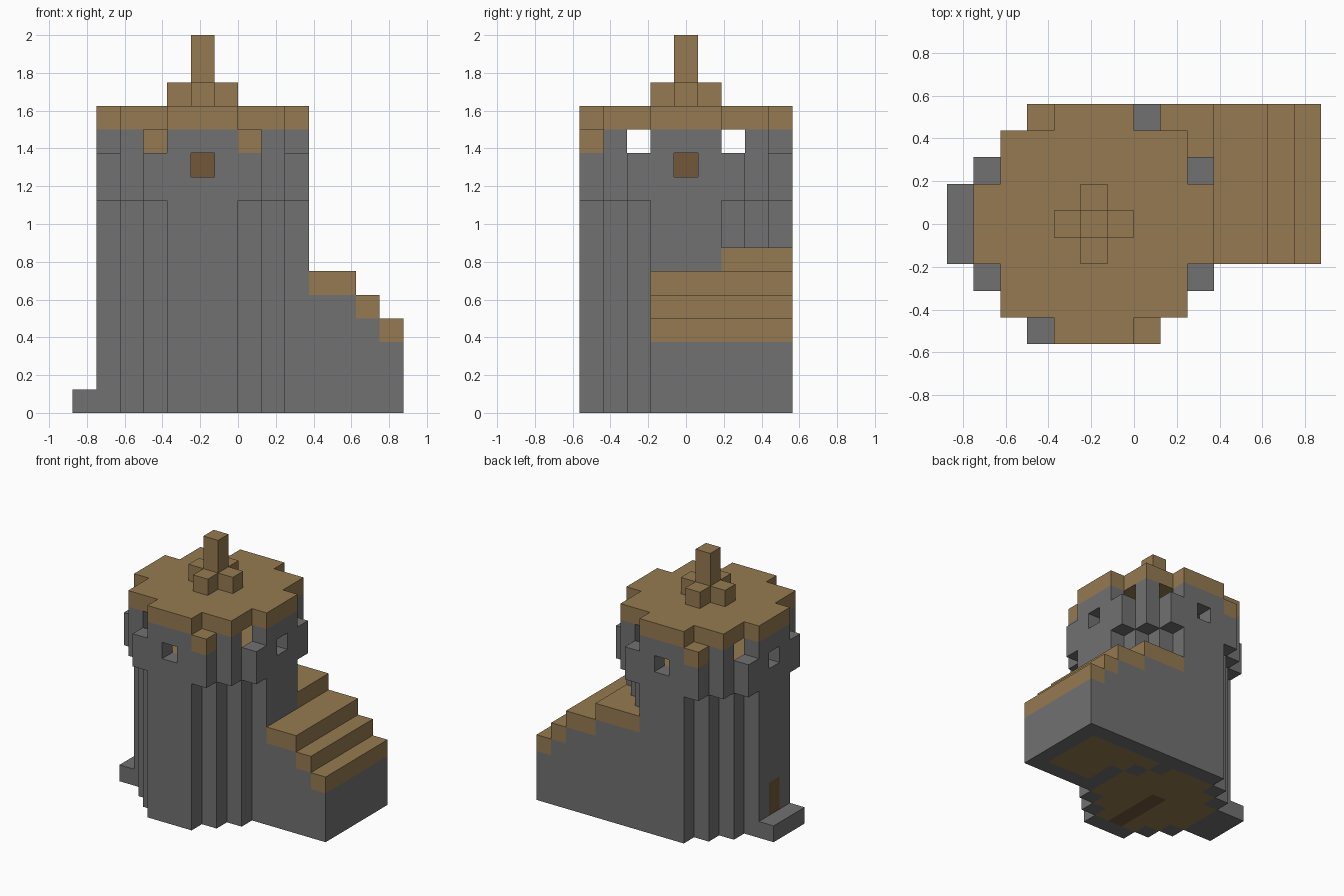
import bpy
import bmesh
from mathutils import Vector

cube = bpy.data.objects.get("Cube")
if cube:
    bpy.data.objects.remove(cube, do_unlink=True)

UNIT = 0.125                      # edge of one building block
ORIGIN = Vector((-0.875, -0.5625, 0))
CX, CY = 5, 4                     # tower axis, in blocks


def material(name, color):
    mat = bpy.data.materials.new(name)
    mat.use_nodes = True
    mat.diffuse_color = (*color, 1)
    bsdf = mat.node_tree.nodes["Principled BSDF"]
    bsdf.inputs["Base Color"].default_value = (*color, 1)
    bsdf.inputs["Roughness"].default_value = 0.9
    return mat


stone = material("grey stone", (0.165, 0.165, 0.165))
wood = material("light brown wood", (0.30, 0.195, 0.083))
dark_wood = material("dark brown wood", (0.17, 0.098, 0.042))

blocks = {}                       # block position -> part name
part_material = {}


def box(xs, ys):
    """Plan cells of a rectangle with inclusive limits."""
    return {(x, y) for x in range(xs[0], xs[1] + 1) for y in range(ys[0], ys[1] + 1)}


def disc(reach):
    """Plan cells of an octagonal disc around the tower axis."""
    return {(x, y) for x, y in box((CX - 4, CX + 4), (CY - 4, CY + 4))
            if abs(x - CX) + abs(y - CY) <= reach}


def rim(cells):
    """Outermost cells of a plan shape."""
    return {(x, y) for x, y in cells
            if not {(x + 1, y), (x - 1, y), (x, y + 1), (x, y - 1)} <= cells}


def put(part, mat, cells, bottom, top):
    """Stack a plan shape between two levels; later parts replace earlier ones."""
    part_material[part] = mat
    for x, y in cells:
        for z in range(bottom, top):
            blocks[x, y, z] = part


lower, upper = disc(5), disc(6)
crenels = {(x, y) for x, y in upper if {abs(x - CX), abs(y - CY)} == {2, 4}}

# Side stair: stone base, floor inside its border, wooden treads and landing
landing = box((7, 9), (6, 8))
put("stair_base", stone, landing, 0, 6)
put("stair_treads", wood, landing, 6, 7)
for first, last, level in ((8, 11, 5), (12, 12, 4), (13, 13, 3)):
    step = box((first, last), (3, 8))
    put("stair_base", stone, step, 0, level)
    put("stair_treads", wood, step - landing, level, level + 1)
put("floor", wood, box((8, 12), (4, 7)), 0, 1)

# Tower shaft and the floor inside it
put("tower_shaft", stone, lower, 0, 9)
put("floor", wood, lower - rim(lower), 0, 1)

# Overhanging lookout room, hollow, with battlements
put("lookout_floor", wood, upper - rim(upper), 9, 10)
put("lookout_wall", stone, rim(upper), 9, 11)
put("battlements", stone, rim(upper) - crenels, 11, 12)
put("crenel_blocks", wood, {(7, 0), (3, 8)}, 11, 12)

# One window in the middle of each side
for x, y in ((CX, 0), (CX, 8), (1, CY), (9, CY)):
    del blocks[x, y, 10]

# Central post with its lowest step, door and doorstep
put("central_post", dark_wood, {(CX, CY)}, 0, 12)
put("inner_step", dark_wood, box((CX, CX), (1, 3)), 0, 1)
put("door", dark_wood, {(1, CY)}, 1, 3)
put("doorstep", stone, box((0, 0), (3, 5)), 0, 1)

# Roof and finial
put("roof", wood, upper - crenels, 12, 13)
put("finial_foot", wood, box((4, 6), (CY, CY)) | box((CX, CX), (3, 5)), 13, 14)
put("finial", wood, {(CX, CY)}, 13, 16)


def build(part):
    """Make one object from the exposed sides of a part's blocks."""
    bm = bmesh.new()
    for pos in [p for p, owner in blocks.items() if owner == part]:
        center = Vector(pos) + Vector((0.5, 0.5, 0.5))
        for axis in range(3):
            for sign in (-1, 1):
                n, u, v = Vector(), Vector(), Vector()
                n[axis], u[(axis + 1) % 3], v[(axis + 2) % 3] = sign, sign, 1
                if tuple(int(a + b) for a, b in zip(pos, n)) in blocks:
                    continue
                corners = (-u - v, u - v, u + v, v - u)
                bm.faces.new([bm.verts.new(ORIGIN + UNIT * (center + (n + c) / 2))
                              for c in corners])
    bmesh.ops.remove_doubles(bm, verts=bm.verts, dist=0.001)
    mesh = bpy.data.meshes.new(part)
    bm.to_mesh(mesh)
    bm.free()
    mesh.materials.append(part_material[part])
    bpy.context.collection.objects.link(bpy.data.objects.new(part, mesh))


for part in part_material:
    build(part)
